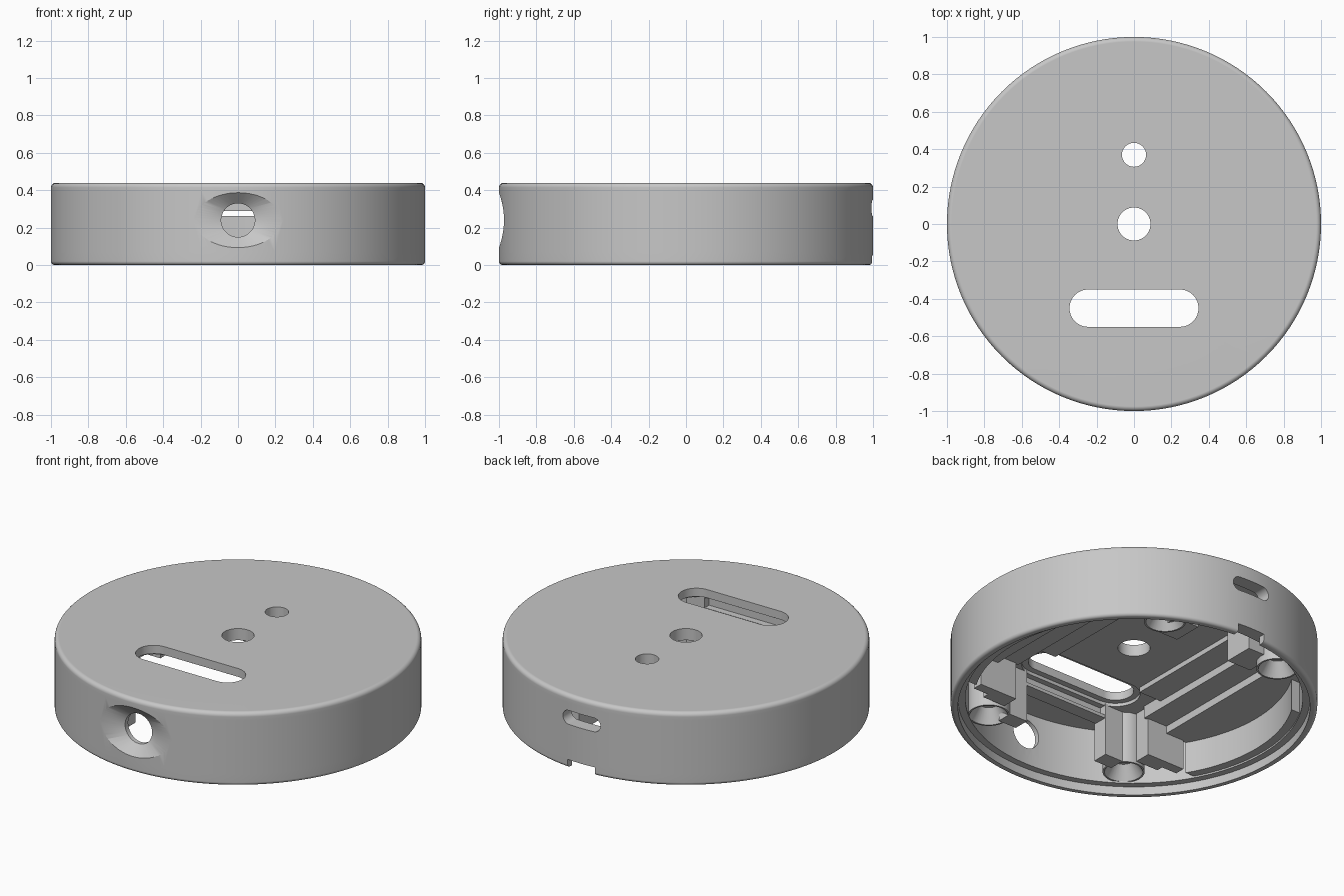
import bpy, bmesh, math

if "Cube" in bpy.data.objects:
    bpy.data.objects.remove(bpy.data.objects["Cube"], do_unlink=True)

GREY = (0.57, 0.57, 0.57, 1)
mat = bpy.data.materials.new("plain_grey")
mat.use_nodes = True
mat.diffuse_color = GREY
mat.node_tree.nodes["Principled BSDF"].inputs["Base Color"].default_value = GREY

CEIL, TOP, LIP = 0.37, 0.44, 0.05
ROOT = CEIL + 0.01  # interior parts sink slightly into the ceiling
WALL = 0.92


def add(name, bm):
    bmesh.ops.recalc_face_normals(bm, faces=bm.faces[:])
    me = bpy.data.meshes.new(name)
    bm.to_mesh(me)
    bm.free()
    me.materials.append(mat)
    ob = bpy.data.objects.new(name, me)
    bpy.context.collection.objects.link(ob)
    return ob


def loft(name, rings, closed=False):
    """Skin equal-length rings; closed joins last to first, otherwise ends are capped."""
    bm = bmesh.new()
    vs = [[bm.verts.new(p) for p in ring] for ring in rings]
    n = len(vs[0])
    for a, b in zip(vs, vs[1:] + vs[:1] if closed else vs[1:]):
        for i in range(n):
            j = (i + 1) % n
            bm.faces.new((a[i], a[j], b[j], b[i]))
    if not closed:
        bm.faces.new(vs[0])
        bm.faces.new(vs[-1])
    return add(name, bm)


def lathe(name, profile, centre=(0, 0), seg=48):
    angles = [2 * math.pi * i / seg for i in range(seg)]
    return loft(name, [[(centre[0] + r * math.cos(a), centre[1] + r * math.sin(a), z)
                        for a in angles] for r, z in profile], closed=True)


def prism(name, pts, z0, z1):
    return loft(name, [[(x, y, z) for x, y in pts] for z in (z0, z1)])


def box(name, x0, x1, y0, y1, z0, z1):
    return prism(name, [(x0, y0), (x1, y0), (x1, y1), (x0, y1)], z0, z1)


def stadium(half, r, cu=0, cv=0, n=16):
    """Outline of a slot with round ends."""
    pts = []
    for side in (1, -1):
        for i in range(n + 1):
            a = math.pi * (i / n - 0.5)
            pts.append((cu + side * (half - r + r * math.cos(a)),
                        cv + side * r * math.sin(a)))
    return pts


def arc(side, r, y0, y1, n=20):
    """Points on a circle about the centre, on one side, running from y0 to y1."""
    ys = [y0 + (y1 - y0) * i / n for i in range(n + 1)]
    return [(side * math.sqrt(r * r - y * y), y) for y in ys]


def dish_rings(hole, rx, rz, y_hole, zc, n=64):
    """Rings of a flare from a round hole to an oval drawn on the outer wall."""
    rings = [[], [], [], []]
    for i in range(n):
        c, s = math.cos(2 * math.pi * i / n), math.sin(2 * math.pi * i / n)
        y_wall = -math.sqrt(1 - (rx * c) ** 2)
        x = (hole + 1.4 * (rx - hole)) * c
        z = zc + (hole + 1.4 * (rz - hole)) * s
        rings[0].append((x, -1.1, z))
        rings[1].append((x, y_hole + 1.4 * (y_wall - y_hole), z))
        rings[2].append((hole * c, y_hole, zc + hole * s))
        rings[3].append((hole * c, -0.8, zc + hole * s))
    return rings


def cut(ob, cutters):
    for c in cutters:
        m = ob.modifiers.new("cut", "BOOLEAN")
        m.operation, m.solver, m.object = "DIFFERENCE", "EXACT", c
        bpy.context.view_layer.objects.active = ob
        bpy.ops.object.modifier_apply(modifier=m.name)


def smooth(ob):
    bpy.ops.object.select_all(action="DESELECT")
    ob.select_set(True)
    bpy.context.view_layer.objects.active = ob
    bpy.ops.object.shade_smooth_by_angle(angle=math.radians(30))
    m = ob.modifiers.new("flat_normals", "WEIGHTED_NORMAL")
    m.keep_sharp = True


def rounded(r, z, rad, start, n=5):
    return [(r + rad * math.cos(math.radians(start + 90 * i / n)),
             z + rad * math.sin(math.radians(start + 90 * i / n))) for i in range(n + 1)]


# Housing: rounded cup, open below, with a recessed lip and a centre hole
profile = ([(0.088, CEIL), (WALL, CEIL), (WALL, LIP), (0.96, LIP), (0.96, 0)]
           + rounded(0.98, 0.02, 0.02, -90) + [(1, 0.07), (1, 0.24), (1, 0.395)]
           + rounded(0.975, TOP - 0.025, 0.025, 0) + [(0.088, TOP)])
housing = lathe("housing", profile, seg=128)

# Cutters for the openings
cutters = [
    prism("slot_cutter", stadium(0.345, 0.1, 0, -0.45), 0.2, 0.6),
    prism("slot_pocket_cutter", stadium(0.38, 0.135, 0, -0.45), 0.2, 0.39),
    prism("small_hole_cutter", stadium(0.0645, 0.064, 0, 0.37), 0.3, 0.6),
    loft("dish_cutter", dish_rings(0.09, 0.23, 0.147, -0.945, 0.24)),
    loft("port_cutter", [[(u, y, v) for u, v in stadium(0.125, 0.042, 0, 0.305)]
                         for y in (0.8, 1.1)]),
    box("notch_cutter", -0.09, 0.09, 0.85, 1.1, -0.1, 0.05),
]
cut(housing, cutters)
parts = [housing]

# Bar in front of the slot, joining the two front columns, with a sill along its foot
parts.append(box("front_bar", -0.3, 0.3, -0.66, -0.62, 0.29, ROOT))
parts.append(box("front_bar_sill", -0.3, 0.3, -0.63, -0.58, 0.29, 0.31))

# Mirrored interior
for side, label in ((1, "left"), (-1, "right")):
    def side_box(name, x0, x1, *rest):
        xs = sorted((side * x0, side * x1))
        parts.append(box(f"{label}_{name}", *xs, *rest))

    # Stepped shelves under the ceiling and the curved liner of the wall
    for k, (x0, y0, z) in enumerate(((0.3, -0.31, 0.34), (0.45, -0.45, 0.295),
                                     (0.6, -0.45, 0.25))):
        edge = arc(side, 0.94, y0, 0.52)
        pts = [(side * x0, y0)] + edge + [(side * x0, 0.52)]
        parts.append(prism(f"{label}_shelf_{k + 1}", pts, z, ROOT))
    liner = arc(side, 0.87, -0.45, 0.45) + arc(side, 0.94, 0.45, -0.45)
    parts.append(prism(f"{label}_wall_liner", liner, 0.06, 0.26))

    # Columns
    side_box("front_column", 0.28, 0.4, -0.67, -0.575, 0.06, ROOT)
    side_box("shelf_end", 0.47, 0.62, -0.54, -0.44, 0.07, ROOT)
    side_box("shelf_end_step", 0.62, 0.72, -0.5, -0.44, 0.07, ROOT)
    side_box("back_column", 0.18, 0.34, 0.58, 0.76, 0.1, ROOT)

    # Countersunk screw bosses
    for place, cx, cy in (("front", 0.48, -0.66), ("back", 0.4, 0.74)):
        boss = [(0.115, ROOT), (0.115, 0.06), (0.105, 0.06), (0.055, 0.14),
                (0.03, 0.14), (0.03, ROOT)]
        parts.append(lathe(f"{label}_{place}_boss", boss, (side * cx, cy), 32))

for ob in parts:
    smooth(ob)
for c in cutters:
    c.hide_render = True
    c.hide_set(True)
